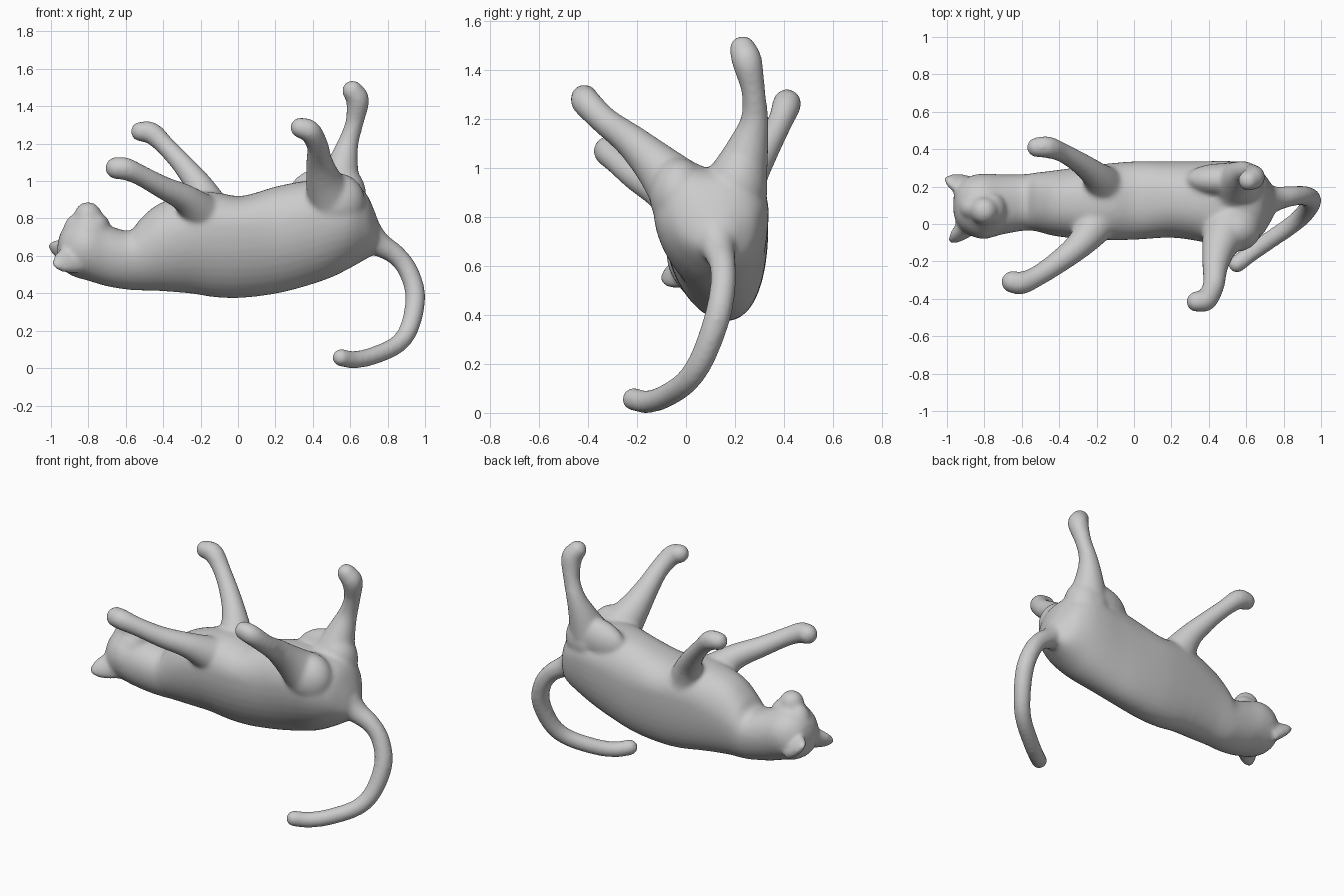
import bpy, bmesh, math
from mathutils import Vector, Matrix

bm = bmesh.new()
SEG = 24


def spline(pts, steps=6):
    """Catmull-Rom through tuples of any length."""
    p = [Vector(q) for q in pts]
    p = [2 * p[0] - p[1]] + p + [2 * p[-1] - p[-2]]
    out = []
    for i in range(1, len(p) - 2):
        for s in range(steps):
            t = s / steps
            a, b, c, d = p[i - 1:i + 3]
            out.append(0.5 * (2 * b + (c - a) * t + (2 * a - 5 * b + 4 * c - d) * t * t
                              + (3 * b - a - 3 * c + d) * t ** 3))
    return out + [p[-2]]


def skin(rings):
    """Bridge rings of points into a closed solid."""
    vr = [[bm.verts.new(c) for c in r] for r in rings]
    faces = [bm.faces.new(vr[0]), bm.faces.new(vr[-1])]
    n = len(vr[0])
    for a, b in zip(vr, vr[1:]):
        for i in range(n):
            faces.append(bm.faces.new((a[i], a[(i + 1) % n], b[(i + 1) % n], b[i])))
    bmesh.ops.recalc_face_normals(bm, faces=faces)


def blob(loc, size, rot=(0, 0, 0)):
    m = Matrix.Translation(loc)
    for ang, ax in zip(rot, 'XYZ'):
        m = m @ Matrix.Rotation(math.radians(ang), 4, ax)
    bmesh.ops.create_uvsphere(bm, u_segments=24, v_segments=16, radius=1,
                              matrix=m @ Matrix.Diagonal((*size, 1)))


def limb(pts):
    """Round tube along (x, y, z, radius) points with ball ends."""
    s = spline(pts)
    rings, side = [], None
    for i, q in enumerate(s):
        q[3] += 0.004    # allow for shrinkage in the softening pass
        d = (s[min(i + 1, len(s) - 1)].to_3d() - s[max(i - 1, 0)].to_3d()).normalized()
        if side is None:
            side = d.orthogonal()
        side = (side - d * side.dot(d)).normalized()
        up = d.cross(side)
        rings.append([q.to_3d() + q[3] * (side * math.cos(a) + up * math.sin(a))
                      for a in (2 * math.pi * k / SEG for k in range(SEG))])
    skin(rings)
    for q in (s[0], s[-1]):
        blob(q.to_3d(), (q[3],) * 3)


# Torso, neck and skull: x, y min, y max, z bottom, z top, z of widest point
torso = [(-0.965, 0.05, 0.15, 0.57, 0.67, 0.62), (-0.94, -0.01, 0.21, 0.53, 0.74, 0.63),
         (-0.88, -0.06, 0.255, 0.49, 0.79, 0.64), (-0.80, -0.08, 0.27, 0.467, 0.80, 0.65),
         (-0.70, -0.055, 0.265, 0.437, 0.765, 0.62), (-0.58, -0.035, 0.267, 0.418, 0.735, 0.60),
         (-0.52, -0.04, 0.275, 0.415, 0.80, 0.63), (-0.42, -0.065, 0.287, 0.412, 0.88, 0.68),
         (-0.25, -0.083, 0.31, 0.398, 0.935, 0.74), (-0.12, -0.087, 0.325, 0.378, 0.94, 0.76),
         (0.02, -0.083, 0.335, 0.375, 0.92, 0.76), (0.20, -0.073, 0.335, 0.397, 0.97, 0.76),
         (0.36, -0.095, 0.335, 0.437, 1.0, 0.80), (0.50, -0.13, 0.337, 0.485, 1.0, 0.83),
         (0.60, -0.125, 0.325, 0.535, 0.99, 0.83), (0.68, -0.065, 0.285, 0.58, 0.94, 0.79),
         (0.73, 0.01, 0.22, 0.61, 0.84, 0.73), (0.76, 0.07, 0.18, 0.63, 0.75, 0.69)]
rings = []
for x, y0, y1, z0, z1, zw in spline(torso, 4):
    ring = []
    lean = 0.04 * min(max((x + 0.65) / 0.4, 0), 1)    # spine sits off-centre
    for k in range(40):
        a = 2 * math.pi * k / 40
        c, s = math.cos(a), math.sin(a)
        e = 0.85 if s > 0 else 1.0
        ring.append((x, (y0 + y1) / 2 + (y1 - y0) / 2 * math.copysign(abs(c) ** e, c)
                     + (lean * s * s if s < 0 else 0),
                     zw + s * ((z1 - zw) if s > 0 else (zw - z0))))
    rings.append(ring)
skin(rings)

# Thighs either side of the groin
blob((0.47, 0.235, 0.955), (0.20, 0.09, 0.125), (0, -8, 0))
blob((0.56, 0.21, 0.93), (0.125, 0.12, 0.15))
blob((0.54, -0.03, 0.89), (0.14, 0.12, 0.15))

# Muzzle, chin, bridge of the nose
limb([(-0.80, 0.08, 0.70, 0.125), (-0.80, 0.075, 0.76, 0.095), (-0.802, 0.07, 0.815, 0.07)])
blob((-0.745, 0.08, 0.785), (0.07, 0.08, 0.045), (0, 40, 0))
blob((-0.87, 0.085, 0.755), (0.06, 0.06, 0.08), (0, 30, 0))

# Ears: flattened cones swept from the skull to the tips
for base, tip in (((-0.875, 0.0, 0.585), (-0.985, -0.098, 0.55)),
                  ((-0.88, 0.19, 0.60), (-1.012, 0.24, 0.66))):
    b, t = Vector(base), Vector(tip)
    d = (t - b).normalized()
    wide = Vector((-0.5, 0.25 if tip[1] < 0 else -0.45, 0.9))
    wide = (wide - d * wide.dot(d)).normalized()
    thin = d.cross(wide)
    skin([[b.lerp(t, f) + wide * w * math.cos(a) + thin * w * 0.55 * math.sin(a)
           for a in (2 * math.pi * k / 16 for k in range(16))]
          for f, w in ((0, 0.088), (0.4, 0.074), (0.75, 0.052), (1, 0.02))])

# Front legs
limb([(-0.65, -0.31, 1.07, 0.056), (-0.60, -0.315, 1.065, 0.057), (-0.52, -0.28, 1.03, 0.052),
      (-0.40, -0.20, 0.965, 0.058), (-0.28, -0.10, 0.905, 0.073), (-0.19, 0.02, 0.82, 0.11)])
limb([(-0.52, 0.41, 1.265, 0.05), (-0.46, 0.41, 1.255, 0.055), (-0.38, 0.38, 1.18, 0.048),
      (-0.28, 0.32, 1.07, 0.056), (-0.20, 0.255, 0.96, 0.075), (-0.15, 0.19, 0.83, 0.12)])

# Hind legs
limb([(0.335, -0.415, 1.285, 0.052), (0.385, -0.405, 1.265, 0.056), (0.425, -0.33, 1.19, 0.054),
      (0.435, -0.22, 1.105, 0.067), (0.46, -0.11, 1.0, 0.095), (0.51, 0.0, 0.88, 0.14)])
limb([(0.612, 0.232, 1.483, 0.052), (0.64, 0.25, 1.43, 0.058), (0.622, 0.275, 1.31, 0.045),
      (0.588, 0.28, 1.20, 0.053), (0.56, 0.255, 1.09, 0.08), (0.53, 0.20, 0.92, 0.13)])

# Tail
limb([(0.68, 0.12, 0.72, 0.09), (0.76, 0.135, 0.66, 0.062), (0.85, 0.15, 0.60, 0.05),
      (0.915, 0.15, 0.51, 0.049), (0.948, 0.125, 0.38, 0.05), (0.918, 0.065, 0.22, 0.047),
      (0.85, 0.00, 0.125, 0.045), (0.72, -0.09, 0.065, 0.044), (0.62, -0.16, 0.045, 0.043),
      (0.55, -0.215, 0.056, 0.043)])

mesh = bpy.data.meshes.new("cat_body")
bm.to_mesh(mesh)
bm.free()
obj = bpy.data.objects.new("cat_body", mesh)
bpy.context.collection.objects.link(obj)

# Fuse all parts into one smooth skin
rem = obj.modifiers.new("fuse", 'REMESH')
rem.mode = 'VOXEL'
rem.voxel_size = 0.011
rem.use_smooth_shade = True
smo = obj.modifiers.new("soften", 'SMOOTH')
smo.factor = 0.5
smo.iterations = 16
bpy.context.view_layer.objects.active = obj
obj.select_set(True)
for m in ("fuse", "soften"):
    bpy.ops.object.modifier_apply(modifier=m)
bpy.ops.object.shade_smooth()
